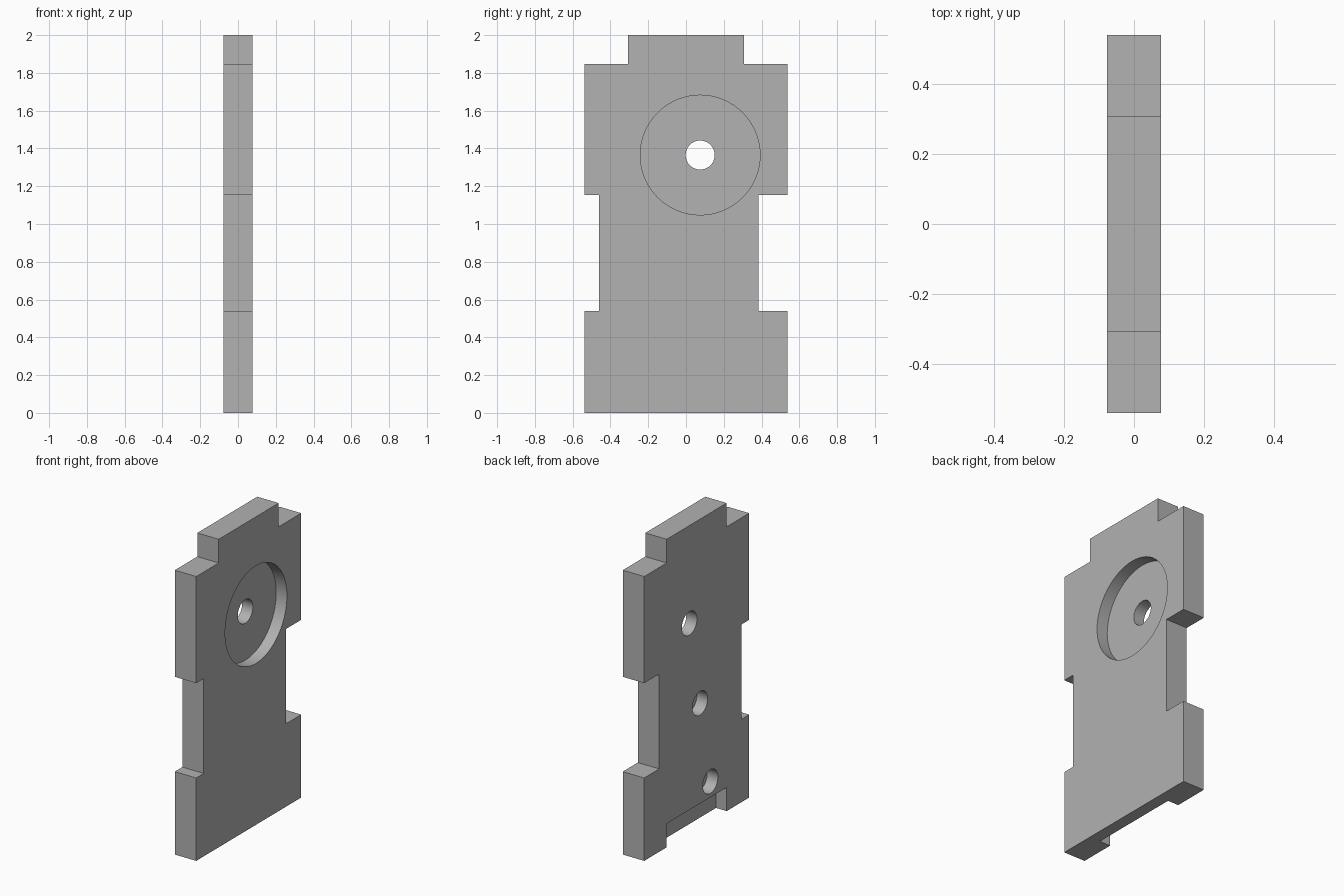
import bpy
import bmesh
import math
from mathutils import Matrix

cube = bpy.data.objects.get("Cube")
if cube:
    bpy.data.objects.remove(cube, do_unlink=True)

U = 2 / 26      # module: the plate is 26 modules tall and 2 thick
HALF = U        # half thickness

grey = bpy.data.materials.new("plate grey")
grey.use_nodes = True
colour = (0.445, 0.445, 0.445, 1)
grey.diffuse_color = colour
grey.node_tree.nodes["Principled BSDF"].inputs["Base Color"].default_value = colour


def make_object(name, bm):
    bmesh.ops.recalc_face_normals(bm, faces=bm.faces)
    mesh = bpy.data.meshes.new(name)
    bm.to_mesh(mesh)
    bm.free()
    mesh.materials.append(grey)
    obj = bpy.data.objects.new(name, mesh)
    bpy.context.collection.objects.link(obj)
    return obj


def prism(name, outline, x0, x1):
    """Extrude a (y, z) outline in modules from x0 to x1."""
    bm = bmesh.new()
    face = bm.faces.new([bm.verts.new((x0, y * U, z * U)) for y, z in outline])
    ext = bmesh.ops.extrude_face_region(bm, geom=[face])["geom"]
    verts = [g for g in ext if isinstance(g, bmesh.types.BMVert)]
    bmesh.ops.translate(bm, verts=verts, vec=(x1 - x0, 0, 0))
    return make_object(name, bm)


def disc(name, y, z, radius, x0, x1):
    """Cylinder along x from x0 to x1."""
    bm = bmesh.new()
    place = Matrix.Translation(((x0 + x1) / 2, y, z)) @ Matrix.Rotation(math.pi / 2, 4, "Y")
    bmesh.ops.create_cone(bm, cap_ends=True, segments=64, radius1=radius,
                          radius2=radius, depth=x1 - x0, matrix=place)
    return make_object(name, bm)


# Plate outline with top tab and uneven side notches
plate = prism("plate", [
    (-7, 0), (7, 0), (7, 7), (5, 7), (5, 15), (7, 15), (7, 24), (4, 24),
    (4, 26), (-4, 26), (-4, 24), (-7, 24), (-7, 15), (-6, 15), (-6, 7), (-7, 7)],
    -HALF, HALF)

# Cutters: round recess, through hole, two blind holes, half-depth bottom slot
OUT = HALF + 0.05
cutters = [
    disc("recess_cutter", 0.075, 1.365, 0.317, 0, OUT),
    disc("through_hole_cutter", 0.075, 1.365, U, -OUT, OUT),
    disc("middle_hole_cutter", -0.034, 0.805, U, -OUT, 0),
    disc("lower_hole_cutter", -0.14, 0.256, U, -OUT, 0),
    prism("slot_cutter", [(-4, -1), (4, -1), (4, 2), (-4, 2)], -OUT, 0),
]

bpy.context.view_layer.objects.active = plate
for cutter in cutters:
    mod = plate.modifiers.new(cutter.name, "BOOLEAN")
    mod.operation = "DIFFERENCE"
    mod.solver = "EXACT"
    mod.object = cutter
    bpy.ops.object.modifier_apply(modifier=mod.name)
    bpy.data.objects.remove(cutter, do_unlink=True)

# Smooth bores, crisp edges
bpy.ops.object.select_all(action="DESELECT")
plate.select_set(True)
bpy.ops.object.shade_smooth_by_angle(angle=math.radians(30))
